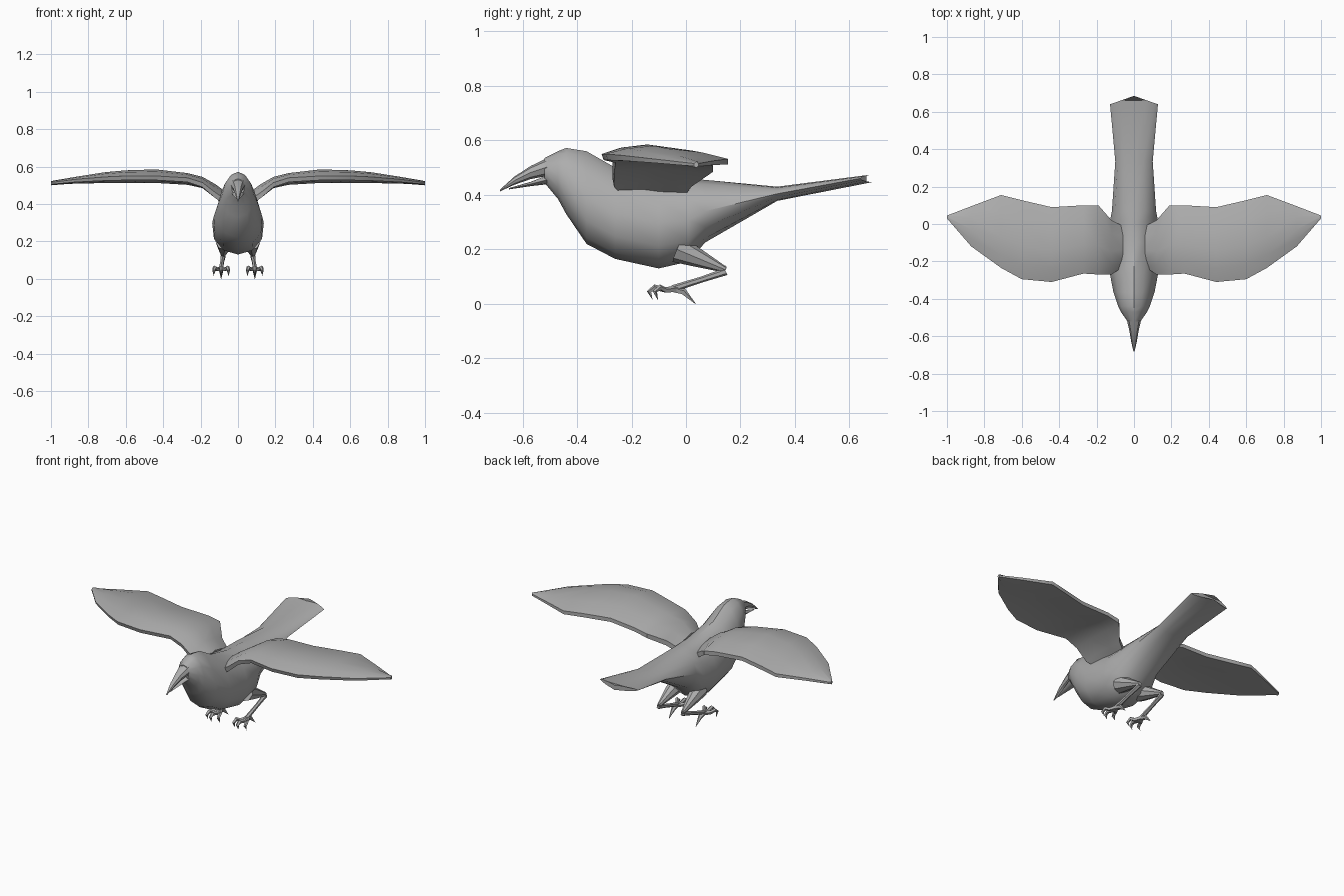
import bpy, bmesh, math
from mathutils import Vector

cube = bpy.data.objects.get("Cube")
if cube:
    bpy.data.objects.remove(cube, do_unlink=True)

GREY = (0.42, 0.42, 0.42, 1)
grey = bpy.data.materials.new("plumage grey")
grey.use_nodes = True
grey.diffuse_color = GREY
grey.node_tree.nodes["Principled BSDF"].inputs["Base Color"].default_value = GREY


def loft(name, strips, mirror=False, angle=40):
    """Skin each strip of equal-sized rings and cap its ends."""
    bm = bmesh.new()
    for rings in strips:
        loops = [[bm.verts.new(p) for p in ring] for ring in rings]
        n = len(loops[0])
        for a, b in zip(loops, loops[1:]):
            for i in range(n):
                j = (i + 1) % n
                bm.faces.new((a[i], a[j], b[j], b[i]))
        bm.faces.new(loops[0])
        bm.faces.new(loops[-1])
    bmesh.ops.recalc_face_normals(bm, faces=bm.faces)
    mesh = bpy.data.meshes.new(name)
    bm.to_mesh(mesh)
    bm.free()
    mesh.materials.append(grey)
    obj = bpy.data.objects.new(name, mesh)
    bpy.context.collection.objects.link(obj)
    bpy.ops.object.select_all(action="DESELECT")
    obj.select_set(True)
    bpy.context.view_layer.objects.active = obj
    bpy.ops.object.shade_smooth_by_angle(angle=math.radians(angle))
    if mirror:
        obj.modifiers.new("Mirror", "MIRROR")
    return obj


def egg(y, low, high, width, taper=0.0, sides=12):
    """Upright ring, wider at the bottom when tapered."""
    ring = []
    for i in range(sides):
        a = math.tau * i / sides
        ring.append(Vector((width * math.sin(a) * (1 - taper * math.cos(a)), y,
                            low + (high - low) * (0.5 + 0.5 * math.cos(a)))))
    return ring


def tube(points, radii, sides=6):
    """Rings following a bent path."""
    pts = [Vector(p) for p in points]
    rings = []
    for i, (p, r) in enumerate(zip(pts, radii)):
        along = pts[min(i + 1, len(pts) - 1)] - pts[max(i - 1, 0)]
        turn = along.to_track_quat("Z", "X")
        rings.append([p + turn @ Vector((r * math.cos(math.tau * k / sides),
                                         r * math.sin(math.tau * k / sides), 0))
                      for k in range(sides)])
    return rings


# Head, body and tail in one skin
body = [egg(*row) for row in (
    (-0.52, 0.445, 0.535, 0.035), (-0.47, 0.385, 0.56, 0.07, 0.1),
    (-0.44, 0.33, 0.572, 0.085, 0.15), (-0.365, 0.22, 0.56, 0.11, 0.2),
    (-0.26, 0.165, 0.50, 0.13, 0.2), (-0.1, 0.13, 0.465, 0.138, 0.15),
    (0.01, 0.155, 0.46, 0.13, 0.1), (0.07, 0.225, 0.455, 0.118),
    (0.335, 0.378, 0.43, 0.1), (0.64, 0.447, 0.474, 0.128))]
for p in body[-1]:
    p.y = 0.685 - 0.045 * abs(p.x) / 0.128
loft("body_and_tail", [body])

# Beak halves, slightly open
loft("upper_beak", [[egg(*row, sides=8) for row in (
    (-0.505, 0.47, 0.537, 0.04), (-0.57, 0.458, 0.506, 0.025),
    (-0.63, 0.437, 0.467, 0.015), (-0.682, 0.413, 0.42, 0.003))]])
loft("lower_beak", [[egg(*row, sides=8) for row in (
    (-0.5, 0.44, 0.475, 0.035), (-0.57, 0.432, 0.448, 0.02),
    (-0.65, 0.42, 0.425, 0.003))]])


# Wings: x, front y, back y, front z, crest z, back z, thickness
def wing_section(x, yf, yb, zf, zm, zb, t):
    chord = yb - yf
    rim = t * 0.5
    outline = ((0, zf), (0.18, (zf + 2 * zm) / 3), (0.42, zm),
               (0.75, (zm + zb) / 2 + 0.005), (1, zb), (1, zb - rim),
               (0.7, (zm + zb) / 2 - t * 0.8), (0.35, zm - t), (0.02, zf - rim))
    return [Vector((x, yf + chord * f, z)) for f, z in outline]


loft("wings", [[wing_section(*row) for row in (
    (0.06, -0.23, -0.01, 0.42, 0.46, 0.42, 0.06),
    (0.12, -0.27, 0.02, 0.46, 0.505, 0.46, 0.06),
    (0.19, -0.27, 0.1, 0.515, 0.545, 0.51, 0.05),
    (0.27, -0.265, 0.1, 0.54, 0.565, 0.525, 0.045),
    (0.44, -0.31, 0.09, 0.55, 0.585, 0.535, 0.045),
    (0.6, -0.295, 0.127, 0.55, 0.58, 0.535, 0.045),
    (0.71, -0.235, 0.155, 0.545, 0.57, 0.532, 0.04),
    (0.87, -0.12, 0.095, 0.532, 0.545, 0.524, 0.03),
    (1.0, 0.03, 0.045, 0.515, 0.52, 0.515, 0.02))]], mirror=True)

# Legs: feathered thigh, then the thin shank swept forward to the foot
loft("thighs", [tube(
    ((0.07, -0.03, 0.2), (0.075, 0.04, 0.17), (0.08, 0.145, 0.125)),
    (0.05, 0.035, 0.011), 8)], mirror=True)
loft("shanks", [tube(
    ((0.08, 0.135, 0.135), (0.08, 0.145, 0.118), (0.085, 0.06, 0.09),
     (0.09, -0.05, 0.055)), (0.011, 0.014, 0.011, 0.013))], mirror=True)

# Three curled front toes and one hind toe per foot
toes = [tube(((0.09, -0.035, 0.055), (0.09 + s * 0.6, -0.075, 0.05),
              (0.09 + s, end + 0.02, 0.06), (0.09 + s * 1.1, end, 0.045),
              (0.09 + s * 1.15, end + 0.012, 0.015)),
             (0.013, 0.011, 0.011, 0.009, 0.001), 5)
        for s, end in ((-0.035, -0.115), (0, -0.135), (0.035, -0.115))]
toes.append(tube(((0.09, -0.055, 0.055), (0.09, -0.01, 0.045), (0.09, 0.035, 0.0)),
                 (0.013, 0.013, 0.001), 5))
loft("toes", toes, mirror=True)
